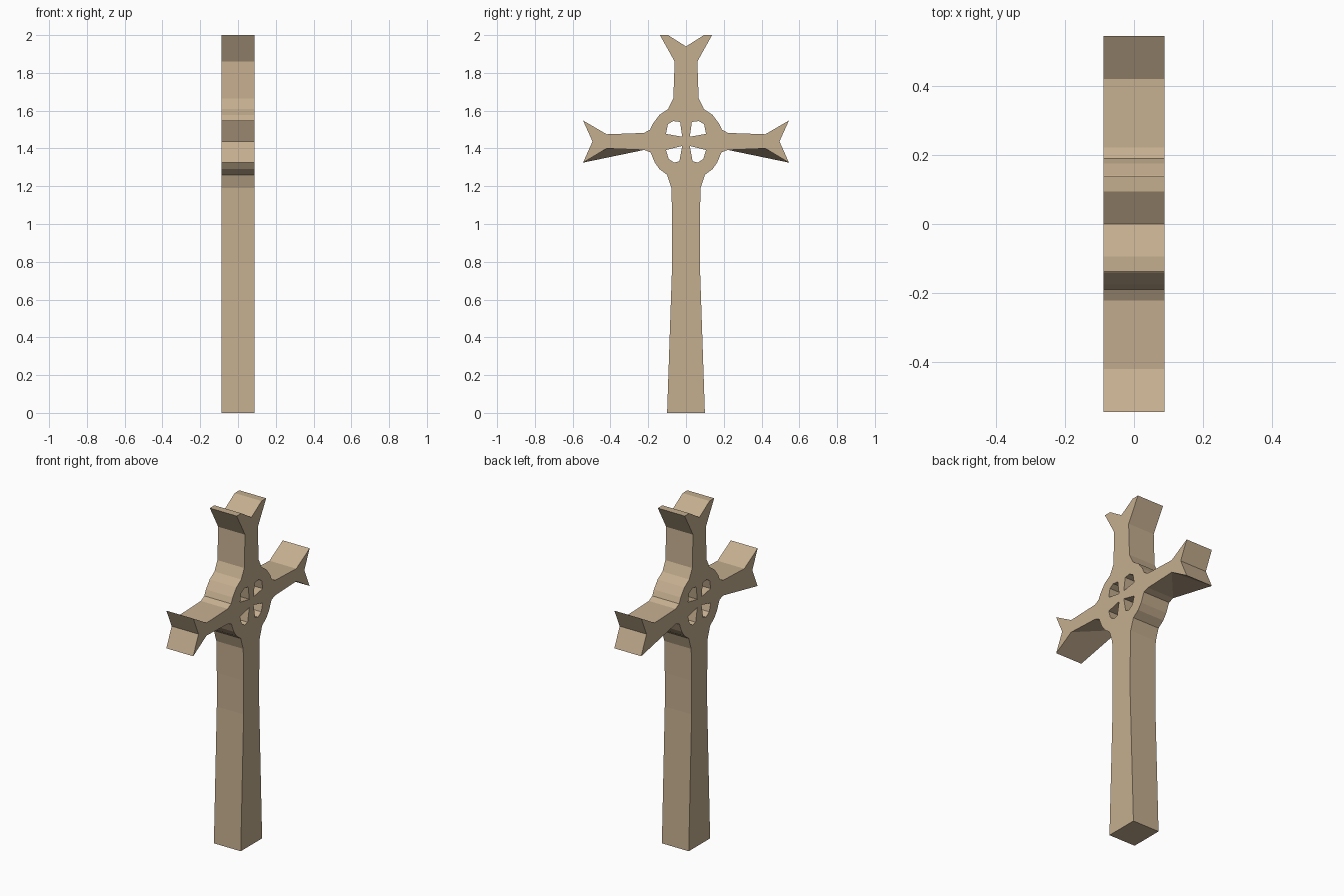
import bpy, bmesh

if "Cube" in bpy.data.objects:
    bpy.data.objects.remove(bpy.data.objects["Cube"])

T = 0.088  # half thickness along x

# Right half of the cross outline (y, z), from the foot up to the top notch
HALF = [(0.10, 0), (0.073, 0.80), (0.073, 1.0), (0.077, 1.19), (0.10, 1.26), (0.14, 1.29),
        (0.165, 1.325), (0.188, 1.38), (0.222, 1.392),
        (0.42, 1.40), (0.545, 1.325), (0.495, 1.437), (0.545, 1.548), (0.42, 1.475),
        (0.222, 1.482), (0.19, 1.50), (0.175, 1.532), (0.14, 1.578), (0.095, 1.608),
        (0.067, 1.665), (0.06, 1.86), (0.138, 2.0), (0.095, 2.0), (0, 1.94)]
KINK = 9  # underside arm corner that exists on the +x face only

# Right-hand window openings of the wheel
HOLES = [[(0.02, 1.462), (0.106, 1.477), (0.096, 1.528), (0.068, 1.545), (0.031, 1.54)],
         [(0.02, 1.413), (0.035, 1.332), (0.062, 1.325), (0.092, 1.345), (0.106, 1.392)]]


def mirror(points):
    return [(-y, z) for y, z in reversed(points)]


outline = HALF + mirror(HALF[:-1])
n = len(outline)
kinks = {KINK, n - 1 - KINK}
bm = bmesh.new()


def ring(points, x):
    return [bm.verts.new((x, y, z)) for y, z in points]


def loop_edges(verts):
    return [bm.edges.new((verts[i - 1], verts[i])) for i in range(len(verts))]


front = ring(outline, T)
back = [None if i in kinks else bm.verts.new((-T, *p)) for i, p in enumerate(outline)]
front_edges = loop_edges(front)
back_edges = loop_edges([v for v in back if v])

# Window openings with their inner walls
for hole in HOLES + [mirror(h) for h in HOLES]:
    f, b = ring(hole, T), ring(hole, -T)
    front_edges += loop_edges(f)
    back_edges += loop_edges(b)
    for i in range(len(f)):
        bm.faces.new((f[i - 1], f[i], b[i], b[i - 1]))

# Broad faces with the openings left free
for edges, nx in ((front_edges, 1), (back_edges, -1)):
    bmesh.ops.triangle_fill(bm, use_beauty=True, edges=edges, normal=(nx, 0, 0))

# Outer walls, with twisted undersides at the arms
for i in range(n):
    j = (i + 1) % n
    if i in kinks:
        bm.faces.new((front[i], front[j], back[j]))
        bm.faces.new((front[i], back[j], back[i - 1]))
    elif j in kinks:
        bm.faces.new((front[i], front[j], back[i]))
    else:
        bm.faces.new((front[i], front[j], back[j], back[i]))

bmesh.ops.recalc_face_normals(bm, faces=bm.faces)
mesh = bpy.data.meshes.new("stone_cross")
bm.to_mesh(mesh)
bm.free()

stone = bpy.data.materials.new("tan stone")
stone.diffuse_color = (0.552, 0.423, 0.275, 1)
stone.use_nodes = True
stone.node_tree.nodes["Principled BSDF"].inputs["Base Color"].default_value = stone.diffuse_color
mesh.materials.append(stone)
bpy.context.collection.objects.link(bpy.data.objects.new("stone_cross", mesh))
